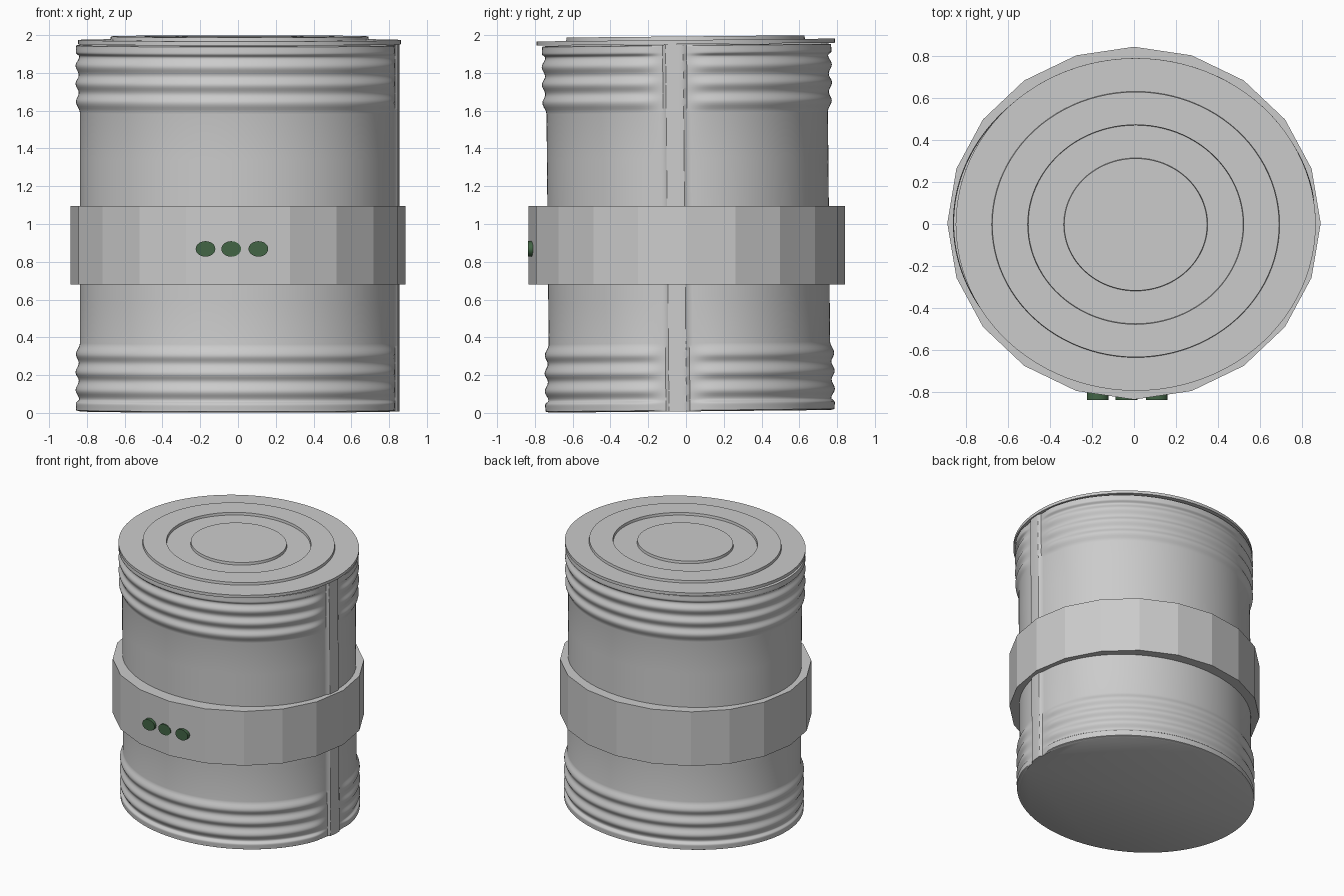
import bpy, bmesh
from math import sin, cos, pi, exp

if "Cube" in bpy.data.objects:
    bpy.data.objects.remove(bpy.data.objects["Cube"])

TILT = 0.0095  # the can leans very slightly towards the front


def lean(x, y, z):
    return (x, y - TILT * (z - 1), z + TILT * y)


def revolve(name, rows, segs, point, closed=False, cap=False, smooth=True):
    """Sweep rows around z; point(row, angle) gives each vertex."""
    bm = bmesh.new()
    rings = [[bm.verts.new(point(r, 2 * pi * i / segs)) for i in range(segs)] for r in rows]
    pairs = list(zip(rings, rings[1:])) + ([(rings[-1], rings[0])] if closed else [])
    for a, b in pairs:
        for i in range(segs):
            j = (i + 1) % segs
            bm.faces.new((a[i], a[j], b[j], b[i]))
    if cap:
        bm.faces.new(rings[0])
        bm.faces.new(rings[-1])
    bmesh.ops.recalc_face_normals(bm, faces=bm.faces)
    me = bpy.data.meshes.new(name)
    bm.to_mesh(me)
    bm.free()
    ob = bpy.data.objects.new(name, me)
    bpy.context.collection.objects.link(ob)
    if smooth:
        bpy.ops.object.select_all(action='DESELECT')
        ob.select_set(True)
        bpy.context.view_layer.objects.active = ob
        bpy.ops.object.shade_smooth_by_angle(angle=0.6)
    return ob


# Can body: ribbed at both ends, plain in the middle, flattened at the seam
half = [(0.008, 0.0), (0.014, 0.02), (0.05, 0.022), (0.072, 0.004), (0.12, 0.023),
        (0.17, 0.006), (0.215, 0.023), (0.265, 0.006), (0.31, 0.021), (0.37, 0.0)]
profile = half + [(1.958 - z, r) for z, r in reversed(half)]
rows = []
for (z0, r0), (z1, r1) in zip(profile, profile[1:]):
    for k in range(5):
        t = k / 5
        rows.append((z0 + (z1 - z0) * t, r0 + (r1 - r0) * (1 - cos(pi * t)) / 2))
rows.append(profile[-1])


def body_point(row, a):
    z, rib = row
    d = abs((a + 0.09 + pi) % (2 * pi) - pi)   # angle from seam centre
    if d < 0.078:
        off = 0.013
    else:
        off = rib * (1 - exp(-((d - 0.06) / 0.12) ** 2))
    return lean(0.003 + (0.84 + off) * cos(a), 0.012 + (0.745 + off) * sin(a), z)


revolve("can_body", rows, 256, body_point, cap=True)

# Lid: flat disc with alternating raised and sunken concentric steps
low, high = 1.974, 1.993
lid = [(0.9, 1.952), (1.0, 1.952), (1.0, low), (0.8, low), (0.797, high), (0.6, high),
       (0.597, low), (0.4, low), (0.397, high)]
revolve("lid", lid, 96,
        lambda r, a: lean(0.008 + 0.855 * r[0] * cos(a), 0.007 + 0.79 * r[0] * sin(a), r[1]),
        cap=True)

# Faceted band around the middle
band = [(0.86, 0.68), (1.0, 0.68), (1.0, 1.095), (0.86, 1.095)]
revolve("band", band, 20,
        lambda r, a: (0.887 * r[0] * cos(a), 0.004 + 0.838 * r[0] * sin(a), r[1]),
        closed=True, smooth=False)

# Three green oval lights on the front of the band
green = bpy.data.materials.new("light_green")
green.diffuse_color = (0.055, 0.13, 0.06, 1)
green.use_nodes = True
green.node_tree.nodes["Principled BSDF"].inputs["Base Color"].default_value = green.diffuse_color
for n, x in enumerate((-0.172, -0.036, 0.108)):
    light = revolve("light_%d" % (n + 1), [-0.837, -0.80], 32,
                    lambda y, a: (x + 0.052 * cos(a), y, 0.868 + 0.041 * sin(a)), cap=True)
    light.data.materials.append(green)
